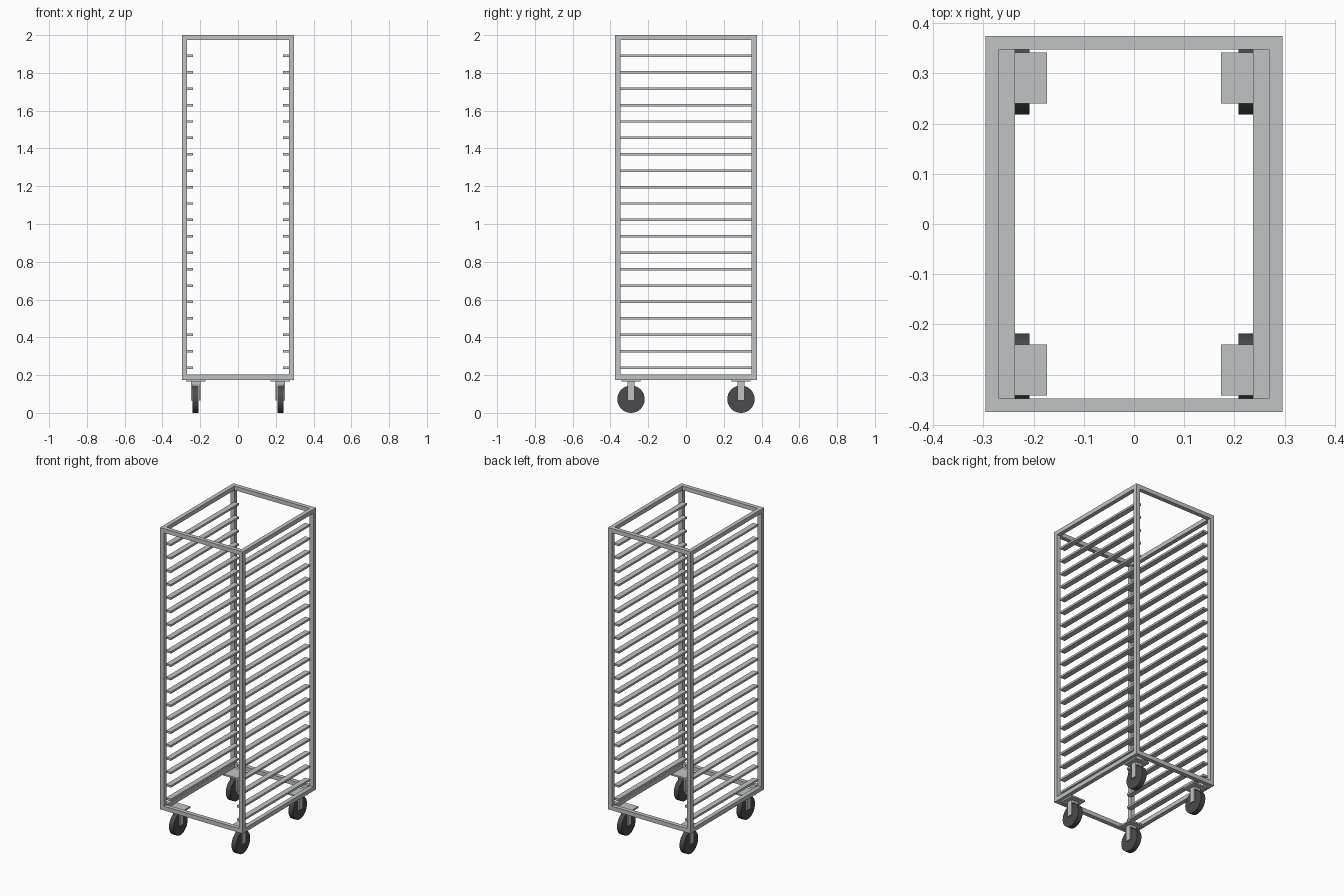
import bpy, math

if "Cube" in bpy.data.objects:
    bpy.data.objects.remove(bpy.data.objects["Cube"], do_unlink=True)


def material(name, color):
    m = bpy.data.materials.new(name)
    m.use_nodes = True
    m.diffuse_color = color
    m.node_tree.nodes["Principled BSDF"].inputs["Base Color"].default_value = color
    return m


steel = material("brushed_steel_grey", (0.53, 0.55, 0.56, 1))
rubber = material("dark_rubber", (0.07, 0.07, 0.075, 1))


def box(name, low, high, mat=steel):
    """Box between two opposite corners."""
    low, high = ([min(p) for p in zip(low, high)], [max(p) for p in zip(low, high)])
    bpy.ops.mesh.primitive_cube_add(size=1, location=[(a + b) / 2 for a, b in zip(low, high)])
    ob = bpy.context.object
    ob.name = name
    ob.scale = [b - a for a, b in zip(low, high)]
    bpy.ops.object.transform_apply(location=False, rotation=False, scale=True)
    ob.data.materials.append(mat)
    return ob


X, Y = 0.296, 0.375          # outer half sizes of the frame
BASE, TOP, TUBE = 0.175, 2.0, 0.027
SHELVES = 20
SIDES = {"left": 1, "right": -1}
ENDS = {"front": -1, "back": 1}

# Square tube frame: side tubes, end tubes and corner posts
for level, z in (("bottom", BASE), ("top", TOP - TUBE)):
    for side, sx in SIDES.items():
        box(f"{level}_{side}_tube", (sx * X, -Y, z), (sx * (X - TUBE), Y, z + TUBE))
    for end, sy in ENDS.items():
        box(f"{level}_{end}_tube", (TUBE - X, sy * Y, z), (X - TUBE, sy * (Y - TUBE), z + TUBE))

for side, sx in SIDES.items():
    for end, sy in ENDS.items():
        box(f"{end}_{side}_post", (sx * X, sy * Y, BASE + TUBE),
            (sx * (X - TUBE), sy * (Y - TUBE), TOP - TUBE))

# Tray runners up both sides
for side, sx in SIDES.items():
    for i in range(SHELVES):
        z = 0.24 + i * (1.89 - 0.24) / (SHELVES - 1)
        box(f"{side}_tray_runner_{i + 1}", (sx * 0.272, TUBE - Y, z - 0.0065),
            (sx * 0.237, Y - TUBE, z + 0.0065))

# Casters: mounting plate, fork and wheel at each corner
CX, CY, RADIUS, WIDTH = 0.224, 0.291, 0.0725, 0.032
for side, sx in SIDES.items():
    for end, sy in ENDS.items():
        name, x, y = f"{end}_{side}", sx * CX, sy * CY
        box(f"{name}_caster_plate", (x - 0.051, y - 0.051, 0.165), (x + 0.051, y + 0.051, BASE))
        box(f"{name}_fork_crown", (x - 0.025, y - 0.019, 0.15), (x + 0.025, y + 0.019, 0.165))
        for leg, s in (("outer", sx), ("inner", -sx)):
            box(f"{name}_{leg}_fork_leg", (x + s * 0.017, y - 0.019, 0.066),
                (x + s * 0.025, y + 0.019, 0.15))
        bpy.ops.mesh.primitive_cylinder_add(vertices=32, radius=RADIUS, depth=WIDTH,
                                            location=(x, y, RADIUS),
                                            rotation=(0, math.pi / 2, 0))
        wheel = bpy.context.object
        wheel.name = f"{name}_wheel"
        wheel.data.materials.append(rubber)
        bpy.ops.object.shade_smooth_by_angle(angle=math.radians(30))
